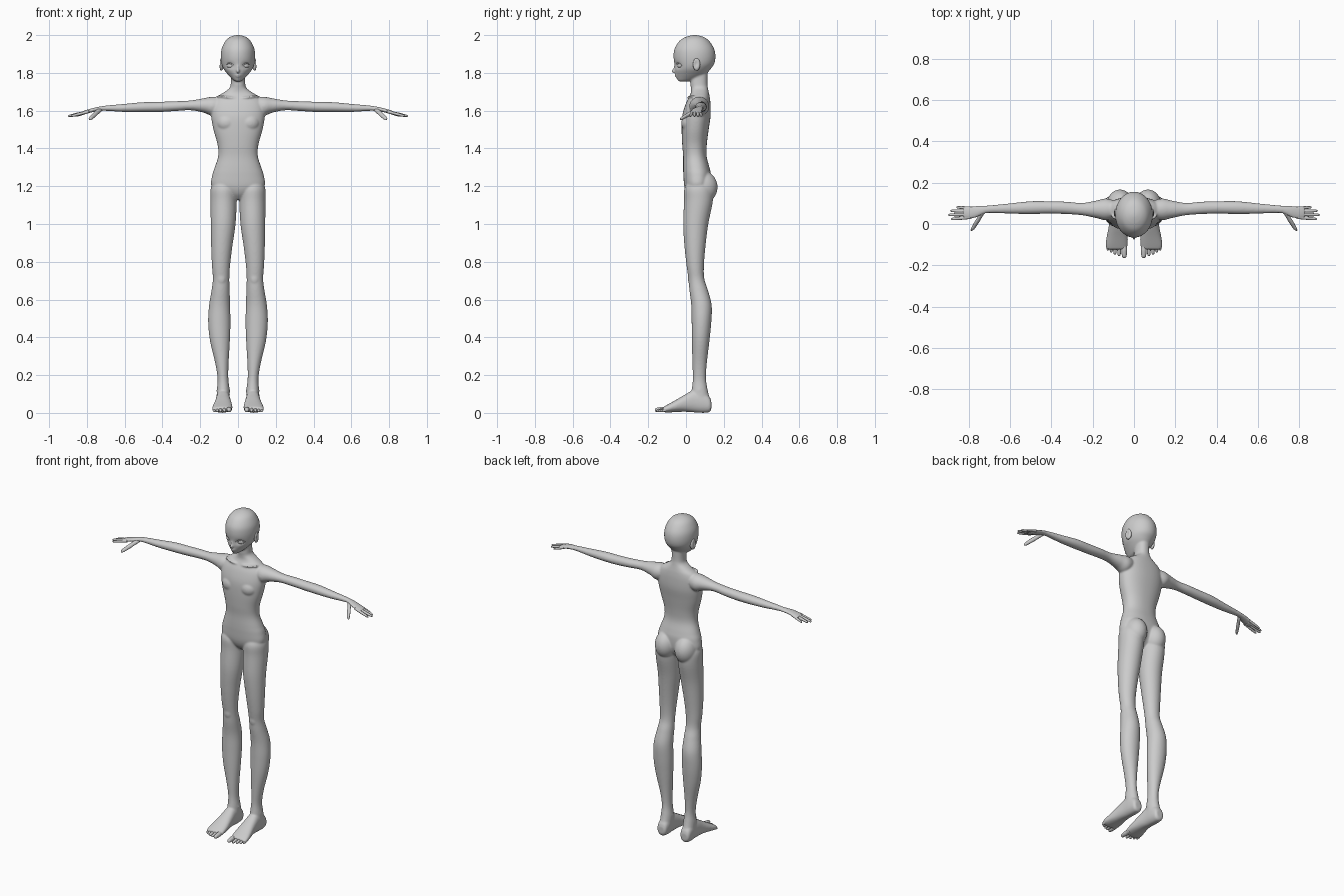
import bpy, bmesh, math
from mathutils import Matrix, Vector

default_cube = bpy.data.objects.get("Cube")
if default_cube:
    bpy.data.objects.remove(default_cube, do_unlink=True)

UNIT = 0.01  # all sizes below are in hundredths

skin = bpy.data.materials.new("plain grey")
skin.use_nodes = True
GREY = (0.6, 0.6, 0.6, 1)
skin.diffuse_color = GREY
skin.node_tree.nodes["Principled BSDF"].inputs["Base Color"].default_value = GREY


def spline(rows, steps):
    """Smooth in-between rows, passing through every given row."""
    result = []
    last = len(rows) - 1
    for i in range(last):
        p, q, r, s = (rows[max(0, min(last, i + k))] for k in (-1, 0, 1, 2))
        for step in range(steps):
            t = step / steps
            result.append([b + t / 2 * (c - a + t * (2*a - 5*b + 4*c - d + t * (3*b - a - 3*c + d)))
                           for a, b, c, d in zip(p, q, r, s)])
    result.append(list(rows[-1]))
    return result


def loft(bm, axis, rows, side=1, sides=40, steps=5, square=2.0):
    """Closed skin through rows of (position, low a, high a, low b, high b)."""
    across = [i for i in range(3) if i != axis]
    rings = []
    for pos, a0, a1, b0, b1 in spline(rows, steps):
        ring = []
        for k in range(sides):
            ang = math.tau * k / sides
            c, s = (math.copysign(abs(f) ** (2 / square), f) for f in (math.cos(ang), math.sin(ang)))
            co = [0, 0, 0]
            co[axis] = pos
            co[across[0]] = (a0 + a1) / 2 + c * (a1 - a0) / 2
            co[across[1]] = (b0 + b1) / 2 + s * (b1 - b0) / 2
            co[0] *= side
            ring.append(bm.verts.new(Vector(co) * UNIT))
        rings.append(ring)
    for low, high in zip(rings, rings[1:]):
        for k in range(sides):
            n = (k + 1) % sides
            bm.faces.new((low[k], low[n], high[n], high[k]))
    bm.faces.new(rings[0])
    bm.faces.new(rings[-1])


def ellipsoid(bm, centre, radii, tilt=0):
    matrix = (Matrix.Translation(Vector(centre) * UNIT) @ Matrix.Rotation(tilt, 4, "Z")
              @ Matrix.Diagonal(Vector(radii) * UNIT).to_4x4())
    return bmesh.ops.create_uvsphere(bm, u_segments=32, v_segments=20, radius=1, matrix=matrix)["verts"]


def digit(bm, axis, base, tip, thick, side):
    """Round-ended finger or toe running along one axis."""
    across = [i for i in range(3) if i != axis]
    rows = []
    for t, size in ((0, 1), (.35, .95), (.5, 1), (.75, .88), (.9, .75), (.97, .48), (1, .1)):
        p = Vector(base).lerp(Vector(tip), t)
        row = [p[axis]]
        for i in across:
            row += [p[i] - thick * size, p[i] + thick * size]
        rows.append(row)
    loft(bm, axis, rows, side, sides=16, steps=3)


def finish(name, bm):
    bmesh.ops.recalc_face_normals(bm, faces=bm.faces)
    for face in bm.faces:
        face.smooth = True
    mesh = bpy.data.meshes.new(name)
    bm.to_mesh(mesh)
    bm.free()
    mesh.materials.append(skin)
    obj = bpy.data.objects.new(name, mesh)
    bpy.context.scene.collection.objects.link(obj)
    return obj


body = bmesh.new()

# Head, with the eye sockets pressed in
head = [(200, 1.2, 3.4, 5.8), (199, 4.2, -.2, 9.4), (197, 6.6, -3.4, 12.2), (193, 8.6, -6, 14.8),
        (189, 9.1, -6.6, 15.6), (185, 8.7, -6.2, 15), (182, 7.6, -5.9, 13), (179.5, 5.7, -5.5, 10.8),
        (177.5, 3.9, -5, 8), (176, 2.3, -4.4, 4), (175.4, 1, -3.6, 0)]
loft(body, 2, [(z, -w, w, y0, y1) for z, w, y0, y1 in head], sides=64, steps=6)
for v in body.verts:
    if v.co.y < 0:
        dx, dz = (abs(v.co.x) - .041) / .02, (v.co.z - 1.838) / .014
        v.co.y += .011 * math.exp(-dx * dx - dz * dz)

# Nose, lips and chin
ellipsoid(body, (0, -5.9, 181), (.9, 1.9, 1.2))
ellipsoid(body, (0, -5.4, 182.6), (.6, 1.2, 2))
ellipsoid(body, (0, -5.2, 178.9), (1.6, .9, .5))
ellipsoid(body, (0, -5, 178), (1.2, .8, .5))

# Torso and neck
torso = [(113, 3, 3, 9), (116, 8.5, .5, 11.5), (120, 14, -.9, 13), (126, 13.6, -1.4, 13.2),
         (130, 12.3, -1.5, 12.4), (136, 10.5, -1.5, 10.9), (142, 10.8, -2, 11), (150, 13, -2.3, 12),
         (157, 14.2, -2, 13), (163, 14, -.4, 13), (167, 11.6, 1.5, 12.6), (169.5, 7.8, 2.6, 12.1),
         (172, 4.5, 2.6, 11.6), (175, 3.8, 2.3, 11.3), (183, 3.8, 2.8, 11.5)]
loft(body, 2, [(z, -w, w, y0, y1) for z, w, y0, y1 in torso], sides=56, square=2.25)

leg = [(124, 3, 12, 2, 11), (119, .8, 14.4, -.8, 14), (112, .7, 14.6, -1, 14.2), (100, 1.3, 14.4, -1.5, 11.8),
       (88, 3, 14.2, -.8, 10.3), (78, 4.2, 13.8, .3, 9.5), (71, 4.6, 13.3, 1.3, 9.7), (65, 4.4, 14, 1.8, 11.6),
       (57, 4.2, 15.3, 2.8, 13.6), (48, 4, 15.8, 3, 13.4), (38, 4.3, 14.8, 3.1, 12.4), (26, 5, 12, 3.4, 11),
       (18, 5.1, 10.8, 3.6, 10.6), (12, 4.4, 11.2, 3, 11.5), (7, 4.4, 11.3, 2.4, 12.6), (3, 5, 10.8, 3, 12)]

foot = [(13.4, 6, 10, 2, 6), (12.4, 4.9, 11, .4, 8.6), (9, 4.4, 11.4, 0, 11.5), (4, 4.2, 11.6, .3, 12),
        (-1, 3.6, 12.2, .6, 9.4), (-6, 3, 13.2, .4, 6.5), (-10, 3, 13.8, .2, 4.3), (-12.3, 3.6, 13.3, .5, 3)]

arm = [(6, 4, 10, 160, 167), (13, 1.8, 12.3, 157.2, 167.4), (18, 2.8, 11.4, 158.9, 166.6),
       (25, 4.2, 10.2, 160.2, 165.4), (33, 4.8, 10.8, 159.8, 165), (41, 5, 11, 159.3, 164.7),
       (50, 4.8, 11, 159.2, 164.5), (60, 5, 10, 159.3, 163.6), (68, 5.3, 9.2, 159.8, 162.9),
       (72, 5.1, 8.9, 159.9, 162.4), (76, 3.3, 8.8, 159.4, 161.6), (79.5, 2.4, 8.6, 158.6, 160.6),
       (82, 2.5, 8.4, 158.1, 159.8), (82.8, 3, 8, 158.4, 159.5)]

for side in (1, -1):
    loft(body, 2, leg, side)
    loft(body, 1, foot, side, square=2.3)
    loft(body, 0, arm, side)
    # Buttock, chest and kneecap fullness
    ellipsoid(body, (side * 6.8, 9, 119.5), (6.5, 7.7, 8.5))
    ellipsoid(body, (side * 6, 2, 153.5), (5.5, 4.5, 5))
    ellipsoid(body, (side * 8.8, 3.4, 71), (2.8, 2.4, 4))
    # Ankle bones
    ellipsoid(body, (side * 7.8, 7, 12), (3.7, 1.6, 1.8))
    # Collarbone
    loft(body, 0, [(1.5, 1, 2.4, 166.2, 167.2), (6, .7, 2.7, 166.6, 167.8), (11, 3, 5, 167, 168.2)], side, sides=12)

body_obj = finish("body", body)
remesh = body_obj.modifiers.new("one skin", "REMESH")
remesh.mode = "VOXEL"
remesh.voxel_size = 0.0046
remesh.use_smooth_shade = True
relax = body_obj.modifiers.new("soft joins", "SMOOTH")
relax.factor = 0.5
relax.iterations = 10

FINGERS = (("little_finger", 7.7, 8.1, 86, .72), ("ring_finger", 6.2, 6.4, 89, .8),
           ("middle_finger", 4.7, 4.4, 90, .82), ("index_finger", 3.2, 2.4, 88.5, .8))
TOES = (("big_toe", 4.7, -16.5, 1.4), ("second_toe", 7.2, -15.6, .95), ("third_toe", 9.2, -14.8, .9),
        ("fourth_toe", 11, -13.8, .85), ("little_toe", 12.6, -12.8, .8))

for side, label in ((1, "left"), (-1, "right")):
    # Fingers and thumb
    for name, y0, y1, reach, thick in FINGERS:
        bm = bmesh.new()
        digit(bm, 0, (79, y0, 159.5), (reach, y1, 157.1), thick, side)
        finish(label + "_" + name, bm)
    bm = bmesh.new()
    digit(bm, 1, (73, 6, 160.6), (78.6, -3.3, 155.4), 1.2, side)
    finish(label + "_thumb", bm)

    # Toes
    for name, x, reach, thick in TOES:
        bm = bmesh.new()
        digit(bm, 1, (x, -9, 2.1), (x, reach, thick + .1), thick, side)
        finish(label + "_" + name, bm)

    # Eyeball and upper lid
    bm = bmesh.new()
    ellipsoid(bm, (side * 4.2, -3.3, 183.8), (1.9, 1, 1.2), side * .5)
    finish(label + "_eye", bm)
    bm = bmesh.new()
    loft(bm, 0, [(2.2, -5.4, -4.8, 184, 184.2), (3.2, -5.2, -4, 184.7, 185.2), (4.4, -4.7, -3.4, 184.9, 185.5),
                 (5.6, -3.8, -2.6, 184.6, 185.2), (6.5, -2.8, -2, 183.9, 184.1)], side, sides=12)
    finish(label + "_eyelid", bm)

    # Ear with a hollowed outer face
    bm = bmesh.new()
    for v in ellipsoid(bm, (side * 8.8, 5.6, 184.5), (1.3, 2, 3.3), side * .3):
        dy, dz = (v.co.y - .054) / .012, (v.co.z - 1.848) / .02
        if abs(v.co.x) > .088:
            v.co.x -= side * .009 * math.exp(-dy * dy - dz * dz)
    finish(label + "_ear", bm)
